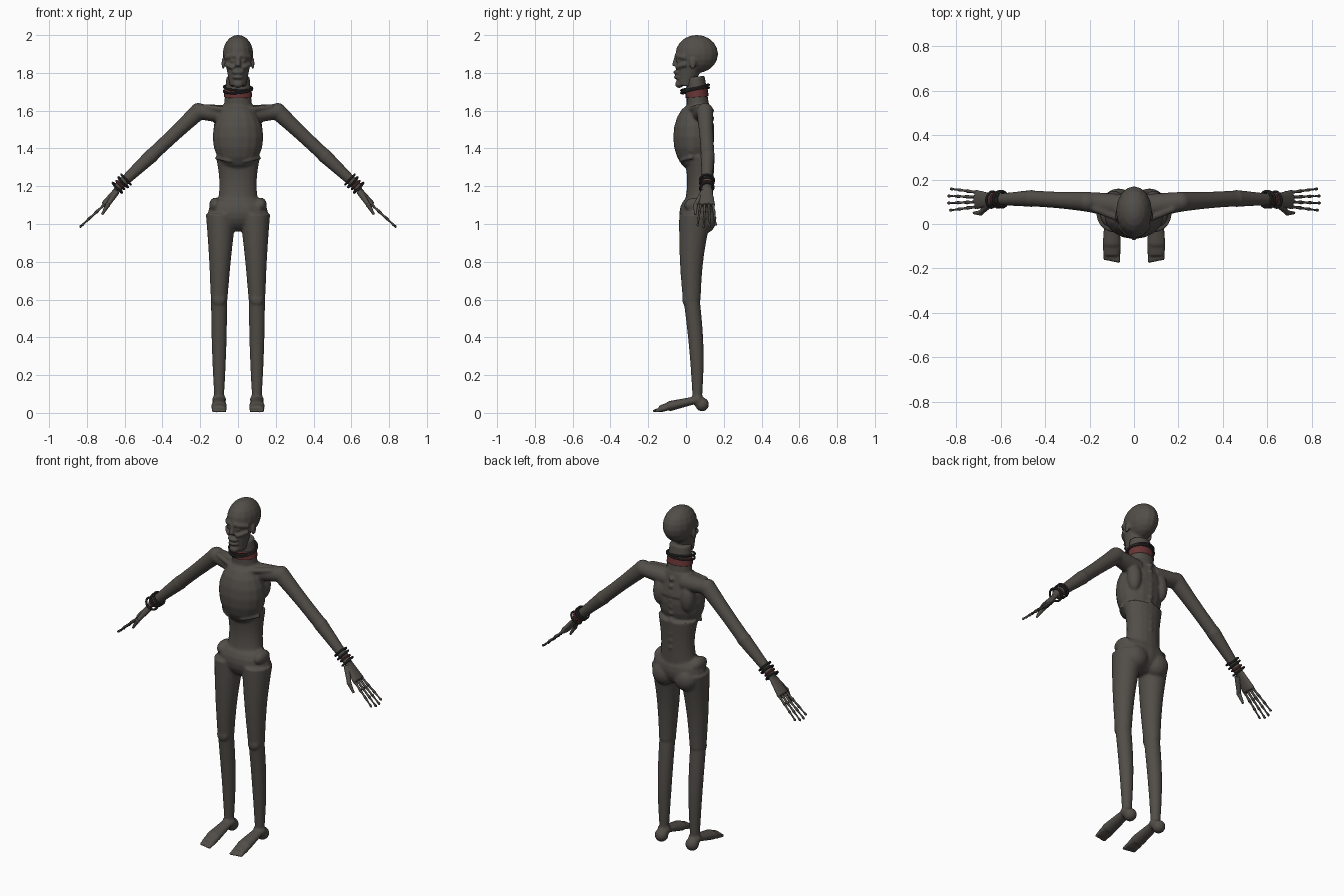
import bpy, bmesh, math
from mathutils import Vector, Matrix

cube = bpy.data.objects.get("Cube")
if cube:
    bpy.data.objects.remove(cube)

RIGHTWARD, BACKWARD, UPWARD = (Vector(row) for row in Matrix.Identity(3))


def material(name, color):
    mat = bpy.data.materials.new(name)
    mat.use_nodes = True
    mat.diffuse_color = (*color, 1)
    shader = mat.node_tree.nodes["Principled BSDF"]
    shader.inputs["Base Color"].default_value = (*color, 1)
    shader.inputs["Roughness"].default_value = 0.9
    return mat


def mirrored_sides(point):
    """Points off the middle plane are repeated on the other side."""
    return (1, -1) if point.x else (1,)


def limb(bm, start, end, start_radius, end_radius, swell=0, ratio=1,
         bow=Vector(), across=RIGHTWARD, segments=20, steps=10):
    """Tapered elliptical tube; swell and bow peak half way along."""
    start, end = Vector(start), Vector(end)
    along = (end - start).normalized()
    wide = (across - along * across.dot(along)).normalized()
    deep = along.cross(wide) * ratio
    for side in mirrored_sides(end):
        rings = []
        for step in range(steps + 1):
            t = step / steps
            peak = math.sin(math.pi * t)
            radius = start_radius + (end_radius - start_radius) * t + swell * peak
            ring = []
            for segment in range(segments):
                angle = math.tau * segment / segments
                offset = wide * math.cos(angle) + deep * math.sin(angle)
                point = start.lerp(end, t) + bow * peak + offset * radius
                point.x *= side
                ring.append(bm.verts.new(point))
            rings.append(ring)
        for lower, upper in zip(rings, rings[1:]):
            for segment in range(segments):
                bm.faces.new((lower[segment - 1], lower[segment], upper[segment], upper[segment - 1]))
        bm.faces.new(rings[0])
        bm.faces.new(rings[-1])


def ball(bm, centre, size):
    """Ellipsoid; a single number gives a sphere."""
    centre = Vector(centre)
    size = size if isinstance(size, tuple) else (size, size, size)
    for side in mirrored_sides(centre):
        place = Matrix.Translation((centre.x * side, centre.y, centre.z))
        bmesh.ops.create_uvsphere(bm, u_segments=16, v_segments=10, radius=1,
                                  matrix=place @ Matrix.Diagonal((*size, 1)))


def finish(bm, name, mat, voxel=0):
    """Make the object; a voxel size fuses its pieces into one skin."""
    bmesh.ops.recalc_face_normals(bm, faces=bm.faces)
    mesh = bpy.data.meshes.new(name)
    bm.to_mesh(mesh)
    bm.free()
    mesh.materials.append(mat)
    mesh.shade_smooth()
    part = bpy.data.objects.new(name, mesh)
    bpy.context.collection.objects.link(part)
    if voxel:
        fuse = part.modifiers.new("fuse", 'REMESH')
        fuse.mode, fuse.voxel_size, fuse.use_smooth_shade = 'VOXEL', voxel, True
        soften = part.modifiers.new("soften", 'SMOOTH')
        soften.factor, soften.iterations = 0.5, 3


def band(name, centre, direction, radius, mat):
    bpy.ops.mesh.primitive_torus_add(major_radius=radius, minor_radius=.006,
                                     major_segments=32, minor_segments=8, location=centre)
    ring = bpy.context.object
    ring.name = name
    ring.rotation_mode = 'QUATERNION'
    ring.rotation_quaternion = Vector(direction).to_track_quat('Z', 'Y')
    ring.data.materials.append(mat)
    bpy.ops.object.shade_smooth_by_angle()


skin = material("dusty grey brown", (.083, .075, .065))
charcoal = material("charcoal", (.035, .035, .035))
red = material("faded red", (.14, .035, .035))

# Joints that the limbs run between
hip = Vector((.09, .05, 1.05))
knee = Vector((.1, .03, .6))
ankle = Vector((.1, .06, .07))
instep = Vector((.1, -.09, .035))
shoulder = Vector((.21, .1, 1.595))
elbow = Vector((.46, .115, 1.36))
wrist = Vector((.63, .11, 1.2))
knuckle = Vector((.71, .11, 1.1))
neck_base = Vector((0, .065, 1.6))
neck_top = Vector((0, .05, 1.78))

# Torso and neck
bm = bmesh.new()
ball(bm, (0, .06, 1.06), (.16, .095, .1))
limb(bm, (0, .06, 1.05), (0, .07, 1.36), .12, .118, swell=-.02, ratio=.7, bow=BACKWARD * .01)
ball(bm, (0, .04, 1.46), (.135, .108, .18))
limb(bm, (0, .07, 1.5), (0, .07, 1.63), .125, .085, ratio=.65)
limb(bm, neck_base, neck_top, .076, .062, ratio=.8)
ball(bm, (.07, .1, 1.02), (.07, .06, .07))          # buttocks
ball(bm, (.12, .05, 1.1), (.033, .06, .04))         # hip crests
ball(bm, (.09, .11, 1.5), (.04, .04, .08))          # shoulder blades
limb(bm, (.01, 0, 1.6), (.18, .07, 1.62), .014, .016)   # collar bones
for bone in range(11):                              # spine
    ball(bm, (0, .138, 1.2 + bone * .04), .013)
for rib in range(5):                                # ribs
    height = 1.33 + rib * .04
    limb(bm, (.03, -.03 - rib * .005, height), (.12, .03, height + .02), .008, .008,
         bow=BACKWARD * -.015, across=UPWARD)

# Legs
limb(bm, hip, knee, .08, .044, swell=-.003, ratio=1.08, bow=BACKWARD * -.01)
ball(bm, knee, .044)
ball(bm, knee - BACKWARD * .03, (.035, .02, .035))
limb(bm, knee, ankle, .043, .025, swell=.004, bow=BACKWARD * .01)
ball(bm, ankle, (.038, .03, .03))
ball(bm, ankle + Vector((0, .025, -.025)), .037)    # heels

# Feet and toes
limb(bm, ankle, instep, .03, .042, ratio=.65)
limb(bm, instep, (.1, -.14, .02), .042, .037, ratio=.5)
for toe in range(5):
    base = Vector((.07 + toe * .015, -.1, .024))
    tip = base + Vector((0, -.066 + toe * .003, -.013))
    limb(bm, base, tip, .01, .009)
    ball(bm, tip, .01)

# Arms and palms
limb(bm, (.06, .08, 1.58), shoulder, .055, .045, ratio=.9, across=BACKWARD)
ball(bm, shoulder, .046)
limb(bm, shoulder, elbow, .045, .036, swell=-.003, across=BACKWARD)
ball(bm, elbow, .039)
limb(bm, elbow, wrist, .038, .024, across=BACKWARD)
ball(bm, wrist, .026)
limb(bm, wrist, knuckle, .027, .046, ratio=.4, across=BACKWARD)
finish(bm, "body", skin, voxel=.007)

# Fingers with swollen joints
bm = bmesh.new()
for finger in range(4):
    reach = 1 - .04 * (finger - 1.4) ** 2
    spread = finger - 1.5
    joint = knuckle + BACKWARD * spread * .022
    stride = Vector((.125 * reach, spread * .01, -.115 * reach)) / 3
    for bone in range(3):
        thick = .009 - bone * .001
        ball(bm, joint, thick)
        limb(bm, joint, joint + stride, thick, thick, swell=-.003, segments=8, steps=4)
        joint = joint + stride
    ball(bm, joint, .006)

# Thumbs
thumb_joint = Vector((.69, .05, 1.1))
limb(bm, (.645, .095, 1.17), thumb_joint, .018, .011)
ball(bm, thumb_joint, .013)
limb(bm, thumb_joint, (.72, .05, 1.05), .012, .006)
finish(bm, "fingers", skin)

# Head
bm = bmesh.new()
ball(bm, (0, .057, 1.9), (.081, .113, .101))        # cranium
limb(bm, (0, .02, 1.87), (0, 0, 1.73), .07, .043, ratio=1.05)   # face and jaw
limb(bm, (.005, -.052, 1.895), (.07, 0, 1.88), .012, .012, bow=BACKWARD * -.012)   # brows
limb(bm, (.02, -.05, 1.825), (.068, 0, 1.845), .011, .011, bow=BACKWARD * -.01)    # cheekbones
limb(bm, (0, -.05, 1.89), (0, -.06, 1.835), .01, .016)          # nose
ball(bm, (0, -.042, 1.803), (.034, .026, .013))     # upper lip
ball(bm, (0, -.04, 1.777), (.032, .026, .011))      # lower lip
ball(bm, (0, -.036, 1.74), (.028, .022, .02))       # chin
ball(bm, (.078, .035, 1.85), (.009, .018, .032))    # ears
ball(bm, (.03, -.04, 1.865), .012)                  # eyes
finish(bm, "head", skin, voxel=.006)

# Neck rings and red neck wrap
for name, height, lean in (("upper", 1.722, .05), ("lower", 1.708, -.08)):
    band(f"{name}_neck_ring", (0, .048, height), (lean, -.2, 1), .075, charcoal)
bm = bmesh.new()
limb(bm, neck_base.lerp(neck_top, .4), neck_base.lerp(neck_top, .65), .075, .071, ratio=.82)
finish(bm, "neck_wrap", red)

# Wrist rings, with one red cord
for side, label in ((1, "left"), (-1, "right")):
    for index in range(4):
        centre = elbow.lerp(wrist, .78 + index * .09)
        axis = wrist - elbow + BACKWARD * .03 * (index % 2)
        centre.x *= side
        axis.x *= side
        cord = index == 2
        band(f"{label}_wrist_ring_{index + 1}", centre, axis, .029 if cord else .036,
             red if cord else charcoal)
